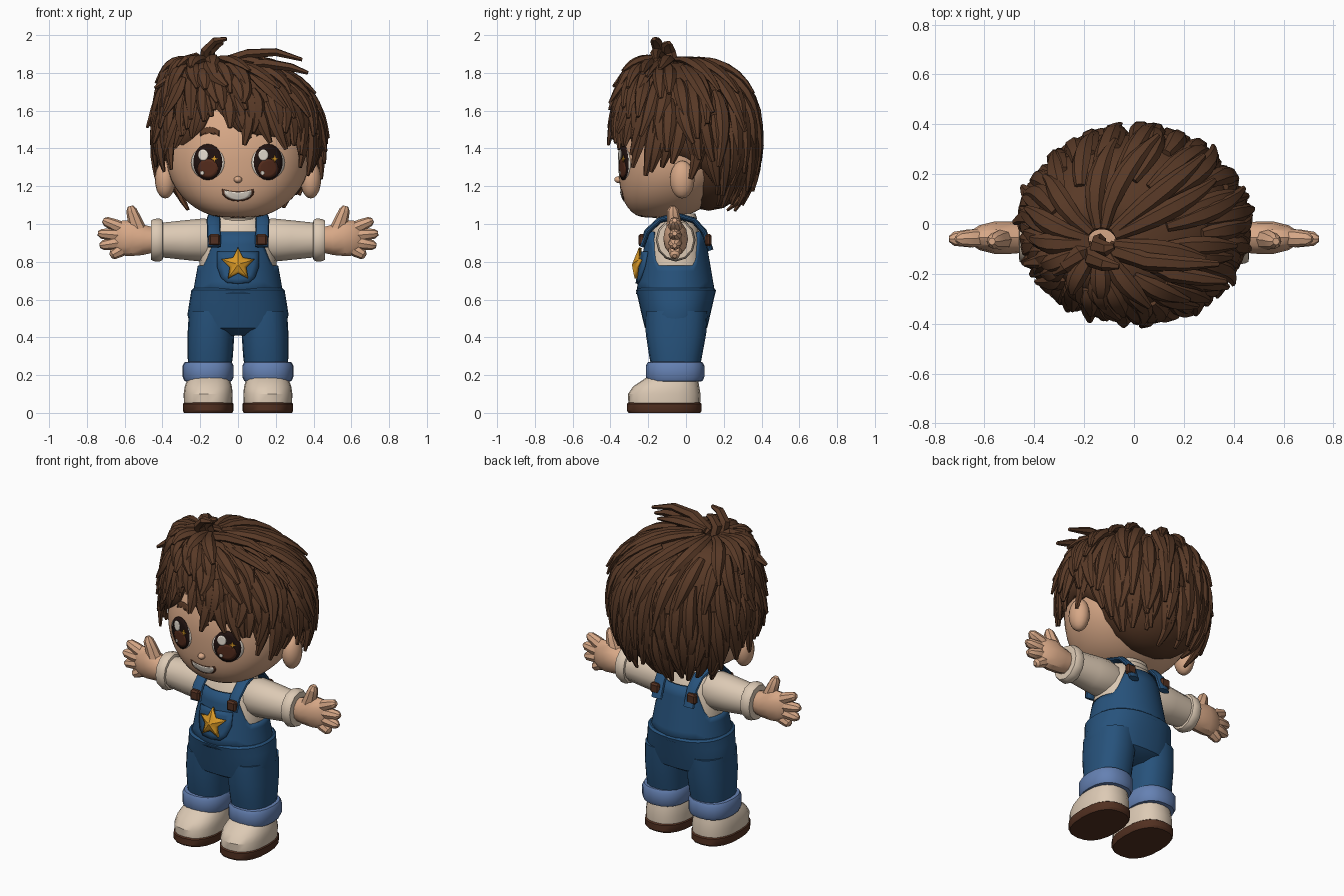
import bpy, bmesh, math, random
from math import sin, cos, pi, radians
from mathutils import Vector
from mathutils.bvhtree import BVHTree

random.seed(4)
old = bpy.data.objects.get("Cube")
if old:
    bpy.data.objects.remove(old, do_unlink=True)

made = []


def material(name, *rgb):
    m = bpy.data.materials.new(name)
    m.use_nodes = True
    m.diffuse_color = (*rgb, 1)
    m.node_tree.nodes["Principled BSDF"].inputs["Base Color"].default_value = (*rgb, 1)
    return m


skin = material("warm skin", .68, .39, .24)
brown = material("hair brown", .1, .042, .02)
denim = material("denim blue", .02, .085, .2)
pale_denim = material("pale denim", .13, .22, .45)
cream = material("cream cloth", .72, .59, .46)
leather = material("leather brown", .085, .03, .015)
gold = material("gold", .7, .32, .02)
dark = material("eye dark", .015, .006, .005)
iris = material("iris brown", .09, .025, .012)
white = material("soft white", .8, .73, .64)


def finish(bm, name, mat, subdivide=0, thickness=0):
    bmesh.ops.recalc_face_normals(bm, faces=bm.faces)
    mesh = bpy.data.meshes.new(name)
    bm.to_mesh(mesh)
    bm.free()
    mesh.materials.append(mat)
    ob = bpy.data.objects.new(name, mesh)
    bpy.context.collection.objects.link(ob)
    if subdivide:
        ob.modifiers.new("Smooth", "SUBSURF").levels = subdivide
        ob.modifiers["Smooth"].render_levels = subdivide
    if thickness:
        solid = ob.modifiers.new("Thickness", "SOLIDIFY")
        solid.thickness = thickness
    made.append(ob)
    return ob


def skin_rings(bm, rings, caps=True):
    rows = [[bm.verts.new(p) for p in ring] for ring in rings]
    n = len(rows[0])
    for a, b in zip(rows, rows[1:]):
        for i in range(n):
            j = (i + 1) % n
            bm.faces.new((a[i], a[j], b[j], b[i]))
    if caps:
        bm.faces.new(rows[0])
        bm.faces.new(rows[-1])


def loft(name, rings, mat, n=20, power=2.3, subdivide=0):
    """Stack rounded sections given as (z, centre x, centre y, radius x, radius y)."""
    def rounded(v):
        return math.copysign(abs(v) ** (2 / power), v)
    angles = [2 * pi * i / n for i in range(n)]
    bm = bmesh.new()
    skin_rings(bm, [[(cx + rx * rounded(cos(a)), cy + ry * rounded(sin(a)), z)
                     for a in angles] for z, cx, cy, rx, ry in rings])
    return finish(bm, name, mat, subdivide)


def tube(bm, points, sizes, side, n=8):
    """Sweep an ellipse along points; sizes are (half width along side, half depth)."""
    points = [Vector(p) for p in points]
    rings = []
    for i, (p, (w, h)) in enumerate(zip(points, sizes)):
        d = (points[min(i + 1, len(points) - 1)] - points[max(i - 1, 0)]).normalized()
        up = Vector(side).cross(d).normalized()
        s = d.cross(up)
        rings.append([p + s * w * cos(2 * pi * k / n) + up * h * sin(2 * pi * k / n)
                      for k in range(n)])
    skin_rings(bm, rings)


def ball(name, centre, size, mat):
    bm = bmesh.new()
    bmesh.ops.create_uvsphere(bm, u_segments=16, v_segments=10, radius=1)
    bmesh.ops.scale(bm, vec=size, verts=bm.verts)
    bmesh.ops.translate(bm, vec=centre, verts=bm.verts)
    return finish(bm, name, mat)


def surface(ob):
    return BVHTree.FromObject(ob, bpy.context.evaluated_depsgraph_get())


def plate(name, base, cx, cz, outline, mat, lift, dome=0, thickness=.006):
    """Wrap a flat outline onto the front of a surface."""
    bm = bmesh.new()

    def place(x, z, k):
        hit = base.ray_cast(Vector((cx + x * k, -1, cz + z * k)), Vector((0, 1, 0)))[0]
        y = hit.y if hit else -.2
        return bm.verts.new((cx + x * k, y - lift - dome * (1 - k), cz + z * k))
    rows = [[place(x, z, k) for x, z in outline] for k in (1, .7, .35)]
    mid, n = place(0, 0, 0), len(outline)
    for i in range(n):
        j = (i + 1) % n
        for a, b in zip(rows, rows[1:]):
            bm.faces.new((a[i], a[j], b[j], b[i]))
        bm.faces.new((rows[-1][i], rows[-1][j], mid))
    bmesh.ops.recalc_face_normals(bm, faces=bm.faces)
    return finish(bm, name, mat, thickness=thickness)


def oval(w, h, n=20):
    return [(w * cos(2 * pi * i / n), h * sin(2 * pi * i / n)) for i in range(n)]


def star(outer, inner, points=5):
    return [((inner if i % 2 else outer) * sin(pi * i / points),
             (inner if i % 2 else outer) * cos(pi * i / points)) for i in range(2 * points)]


# Head, neck and nose
head = loft("head", [(z, 0, y, rx, ry) for z, y, rx, ry in (
    (1.03, -.14, .1, .1), (1.06, -.12, .19, .17), (1.11, -.1, .27, .23),
    (1.19, -.07, .34, .285), (1.28, -.05, .38, .31), (1.4, -.04, .39, .325),
    (1.52, -.02, .37, .32), (1.65, 0, .31, .28), (1.78, 0, .18, .16))],
    skin, n=24, power=2.2, subdivide=1)
loft("neck", [(.98, 0, -.05, .08, .08), (1.1, 0, -.05, .08, .08)], skin)
ball("nose", (0, -.355, 1.235), (.022, .025, .018), skin)

# Painted face
face = surface(head)
for name, s in (("left", 1), ("right", -1)):
    x = .16 * s
    plate(name + "_eye_white", face, x, 1.325, oval(.088, .088), white, .003)
    plate(name + "_eye", face, x, 1.328, oval(.077, .096), dark, .006)
    plate(name + "_iris", face, x, 1.295, oval(.054, .05), iris, .009)
    plate(name + "_eye_shine", face, x - .025, 1.365, oval(.026, .03), white, .012)
    plate(name + "_eye_sparkle", face, x + .035, 1.345, star(.02, .007, 4), gold, .012)
    plate(name + "_eye_glint", face, x - .03, 1.27, oval(.011, .011, 8), white, .012)
    arc = [(t * .05, .012 - .018 * t * t) for t in (-1, -.5, 0, .5, 1)]
    brow = [(u, v + .016) for u, v in arc] + [(u, v - .014) for u, v in reversed(arc)]
    plate(name + "_eyebrow", face, .15 * s, 1.485, brow, brown, .006)
    ball(name + "_ear", (.385 * s, -.02, 1.235), (.055, .065, .1), skin)
smile = [(cos(a) * .085, sin(a) * (.05 if sin(a) < 0 else -.012) + .025)
         for a in (2 * pi * i / 20 for i in range(20))]
smile = [(u, v if i > 10 or i == 0 else .04 - .015 * cos(pi * u / .17))
         for i, (u, v) in enumerate(smile)]
plate("mouth", face, 0, 1.145, smile, leather, .003)
plate("teeth", face, 0, 1.147, [(u * .86, v * .8) for u, v in smile], white, .006)


# Hair: an inner cap, a rear volume and layered locks flowing from the crown
hairline = [(0, 93), (35, 98), (60, 114), (85, 111), (105, 124), (125, 145), (180, 151)]


def end_angle(phi):
    deg = math.degrees((phi + pi) % (2 * pi) - pi)
    for (a, u), (b, v) in zip(hairline, hairline[1:]):
        if abs(deg) <= b:
            break
    edge = u + (v - u) * (abs(deg) - a) / (b - a)
    return radians(edge - 25 * math.exp(-((deg + 17) / 9) ** 2))


def scalp(phi, theta, lift=1):
    r = max(sin(theta), 0) ** .65 * lift
    shift = max(cos(theta), 0) ** 3
    return Vector((.44 * sin(phi) * r - .13 * shift, -.385 * cos(phi) * r - .07 * shift,
                   1.47 + .42 * cos(theta) * lift))


bm = bmesh.new()
phis = [2 * pi * i / 40 for i in range(40)]
skin_rings(bm, [[scalp(p, .05 + (end_angle(p) * .94 - .05) * t / 9, .94) for p in phis]
                for t in range(10)], caps=False)
finish(bm, "hair_cap", brown, thickness=.02)
ball("hair_back_volume", (0, .12, 1.37), (.36, .25, .3), brown)

bm = bmesh.new()
layers = [(.02, .4, 13), (.2, .6, 22), (.38, .76, 30), (.55, .9, 38), (.66, 1, 46)]
for start, stop, count in layers:
    for i in range(count):
        phi = 2 * pi * (i + random.uniform(-.3, .3)) / count
        bend = random.uniform(-.16, .16)
        last = end_angle(phi) * (stop + random.uniform(-.06, .04))
        first = end_angle(phi) * start
        flick = random.uniform(.01, .1)
        path, sizes = [], []
        for k in range(7):
            t = k / 6
            path.append(scalp(phi + bend * t * t, first + (last - first) * t,
                              .95 + .06 * sin(pi * t * .6) + flick * t ** 3))
            fat = min(.55 + 1.5 * t, 1, .3 + 1.7 * (1 - t))
            sizes.append((.04 * fat, .026 * fat))
        tube(bm, path, sizes, (cos(phi), sin(phi), 0), n=6)
finish(bm, "hair_locks", brown)

bm = bmesh.new()
tuft = [((-.17, -.1, 1.84), (-.17, -.14, 1.92), (-.12, -.16, 1.97), (-.06, -.17, 1.98)),
        ((-.14, -.07, 1.84), (-.15, -.09, 1.91), (-.11, -.1, 1.95), (-.08, -.09, 1.96)),
        ((-.17, -.1, 1.84), (-.22, -.12, 1.88), (-.28, -.17, 1.87), (-.32, -.2, 1.83)),
        ((-.1, -.1, 1.85), (.05, -.15, 1.9), (.2, -.16, 1.91), (.34, -.16, 1.87)),
        ((0, -.12, 1.84), (.15, -.2, 1.85), (.28, -.22, 1.83), (.37, -.23, 1.8)),
        ((-.2, -.1, 1.82), (-.3, -.14, 1.8), (-.38, -.15, 1.76), (-.44, -.16, 1.72))]
for path in tuft:
    tube(bm, path, [(.035, .03), (.036, .028), (.03, .022), (.012, .01)], (.2, 1, .1), n=6)
finish(bm, "hair_tuft", brown)

# Shirt body and collar
loft("shirt", [(z, 0, -.055, rx, ry) for z, rx, ry in (
    (.62, .2, .17), (.8, .205, .165), (.92, .185, .14), (1, .155, .11), (1.04, .1, .085))], cream)
loft("collar", [(z, 0, -.05, r, r) for z, r in ((1.01, .1), (1.03, .108), (1.055, .1))], cream)


# Overalls: bib with scooped arm openings, hips, legs and cuffs
def bib_point(a, t):
    open_side = min(max((abs(cos(a)) - .62) / .22, 0), 1)
    z = .63 + (.33 - .18 * open_side) * t
    return ((.238 - .18 * (z - .64)) * cos(a), -.055 + (.208 - .17 * (z - .64)) * sin(a), z)


bm = bmesh.new()
skin_rings(bm, [[bib_point(2 * pi * i / 48, t / 5) for i in range(48)] for t in range(6)],
           caps=False)
bib = finish(bm, "overalls_bib", denim, thickness=.015)
loft("overalls_hips", [(z, 0, -.053, rx, ry) for z, rx, ry in (
    (.41, .12, .1), (.45, .25, .165), (.52, .268, .182), (.6, .255, .2),
    (.65, .247, .212), (.66, .235, .2))], denim, n=28)
front = surface(bib)
pocket = [(-.11, .08), (0, .08), (.11, .08), (.112, 0), (.09, -.06), (.06, -.085),
          (0, -.09), (-.06, -.085), (-.09, -.06), (-.112, 0)]
plate("bib_pocket", front, 0, .775, pocket, denim, .012, thickness=.012)
plate("star_patch", front, 0, .785, star(.092, .046), gold, .026, dome=.022, thickness=.016)

for name, s in (("left_", 1), ("right_", -1)):
    def part(label, points, sizes, mat, side, n=12):
        b = bmesh.new()
        tube(b, [(x * s, y, z) for x, y, z in points], sizes, side, n)
        finish(b, name + label, mat)

    # Straps and buttons
    part("strap", [(.125, -.235, .88), (.128, -.205, .96), (.13, -.14, 1.02), (.125, -.05, 1.045),
                   (.115, .04, 1.02), (.11, .095, .96), (.11, .13, .86)],
         [(.036, .016)] * 7, denim, (1, 0, 0))
    for label, y, z in (("front_button", -.235, .915), ("back_button", .118, .915)):
        b = bmesh.new()
        bmesh.ops.create_cube(b, size=1)
        bmesh.ops.scale(b, vec=(.062, .035, .062), verts=b.verts)
        bmesh.ops.bevel(b, geom=b.edges[:], offset=.01, segments=1, affect="EDGES")
        bmesh.ops.translate(b, vec=(.125 * s, y, z), verts=b.verts)
        finish(b, name + label, leather)

    # Sleeve and rolled cuff
    along = (0, 1, 0)
    part("sleeve", [(x, -.055, .915) for x in (.1, .18, .28, .42)],
         [(.09, .09), (.105, .115), (.1, .105), (.085, .09)], cream, along)
    part("sleeve_cuff", [(x, -.055, .915) for x in (.395, .4, .415, .445, .46, .462)],
         [(.08, .085), (.098, .106), (.106, .114), (.104, .112), (.096, .104), (.06, .06)],
         cream, along)

    # Hand with thumb and four fingers
    part("palm", [(.44, -.055, .915), (.5, -.055, .915), (.56, -.055, .925),
                  (.62, -.055, .925), (.65, -.055, .925)],
         [(.06, .065), (.065, .08), (.065, .095), (.05, .092), (.03, .07)], skin, along)
    tips = [(.715, 1.02), (.742, .95), (.732, .885), (.675, .83)]
    for i, (x, z) in enumerate(tips):
        base = Vector((.585, -.055, .965 - .028 * i))
        tip = Vector((x, -.06, z))
        part("finger_" + str(i + 1), [base, base.lerp(tip, .5), base.lerp(tip, .88), tip],
             [(.036, .034), (.036, .033), (.028, .026), (.012, .012)], skin, along, 8)
    part("thumb", [(.52, -.06, .95), (.55, -.065, 1.03), (.565, -.07, 1.075), (.57, -.07, 1.095)],
         [(.045, .045), (.036, .036), (.03, .028), (.014, .014)], skin, along, 8)

    # Leg, turned-up cuff and shoe
    def stack(label, rows, mat):
        loft(name + label, [(z, x * s, y, rx, ry) for z, x, y, rx, ry in rows], mat, 20, 2.4)

    stack("trouser_leg", [(.2, .15, -.055, .11, .12), (.3, .147, -.055, .12, .14),
                          (.42, .143, -.053, .124, .16), (.54, .135, -.05, .125, .165)], denim)
    stack("trouser_cuff", [(z, .158, -.058, .135 - d, .155 - d) for z, d in (
        (.165, .035), (.168, .01), (.19, 0), (.25, 0), (.268, .01), (.272, .035))], pale_denim)
    stack("shoe", [(.045, .158, -.115, .128, .19), (.1, .158, -.115, .13, .192),
                   (.14, .157, -.105, .125, .175), (.17, .156, -.085, .115, .15),
                   (.2, .155, -.065, .1, .125)], cream)
    stack("shoe_sole", [(0, .158, -.115, .128, .19), (.012, .158, -.115, .134, .198),
                        (.048, .158, -.115, .134, .198), (.056, .158, -.115, .125, .188)], leather)

# Shading
for ob in made:
    ob.select_set(True)
bpy.context.view_layer.objects.active = made[0]
bpy.ops.object.shade_smooth_by_angle(angle=radians(32))
